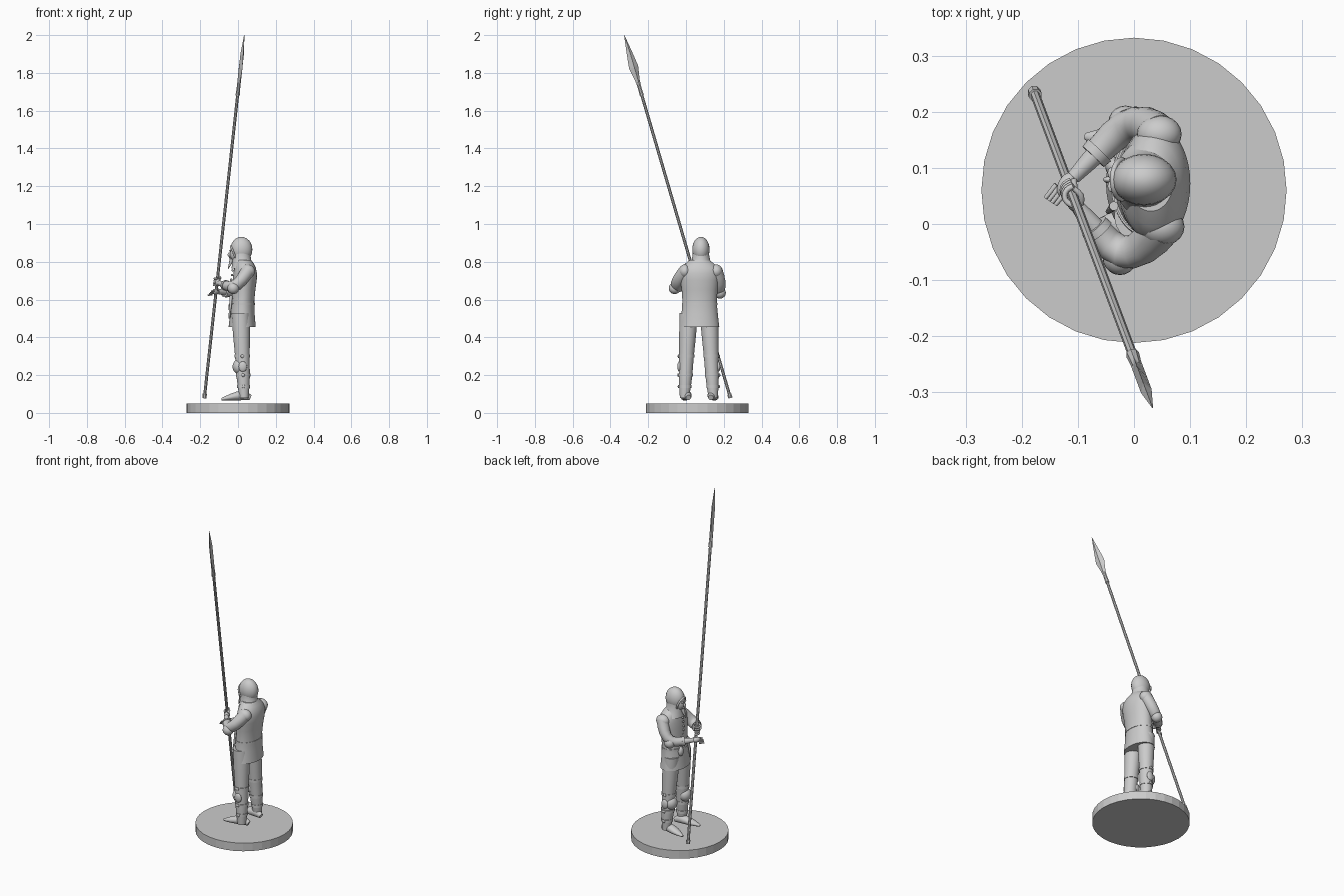
import bpy, bmesh, math
from mathutils import Vector, Matrix

if "Cube" in bpy.data.objects:
    bpy.data.objects.remove(bpy.data.objects["Cube"])

SHADE = .6
grey = bpy.data.materials.new("plain grey")
grey.use_nodes = True
grey.diffuse_color = (SHADE, SHADE, SHADE, 1)
grey.node_tree.nodes["Principled BSDF"].inputs["Base Color"].default_value = grey.diffuse_color


def finish(name, bm, smooth=True, subdivide=False):
    """Turn a bmesh into a named grey object."""
    bmesh.ops.recalc_face_normals(bm, faces=bm.faces)
    for face in bm.faces:
        face.smooth = smooth
    mesh = bpy.data.meshes.new(name)
    bm.to_mesh(mesh)
    bm.free()
    mesh.materials.append(grey)
    obj = bpy.data.objects.new(name, mesh)
    bpy.context.collection.objects.link(obj)
    if subdivide:
        obj.modifiers.new("Subdivision", "SUBSURF")


def loft(name, sections, level=False, sides=16, smooth=True):
    """Skin elliptical sections (centre, half width, half height) with crisp ends.
    Level sections lie flat, the others stand across the path."""
    bm = bmesh.new()
    crease = bm.edges.layers.float.new("crease_edge")
    centres = [Vector(centre) for centre, a, b in sections]
    last = len(centres) - 1
    rings = []
    for i, (centre, a, b) in enumerate(sections):
        if level:
            side, up = Vector((1, 0, 0)), Vector((0, 1, 0))
        else:
            tangent = (centres[min(i + 1, last)] - centres[max(i - 1, 0)]).normalized()
            side = tangent.cross(Vector((0, 0, 1))).normalized()
            up = side.cross(tangent)
        angles = [math.tau * k / sides for k in range(sides)]
        rings.append([bm.verts.new(centres[i] + side * a * math.cos(angle) + up * b * math.sin(angle))
                      for angle in angles])
    for low, high in zip(rings, rings[1:]):
        for k in range(sides):
            bm.faces.new((low[k - 1], low[k], high[k], high[k - 1]))
    for ring in (rings[0], rings[-1]):
        for edge in bm.faces.new(ring).edges:
            edge[crease] = 1
            edge.smooth = False
    finish(name, bm, smooth, subdivide=smooth)


def tube(name, points, radii, **options):
    loft(name, [(point, radius, radius) for point, radius in zip(points, radii)], **options)


def blob(name, centre, size, turn=0):
    """Ellipsoid, turned about the upright axis."""
    bm = bmesh.new()
    bmesh.ops.create_uvsphere(bm, u_segments=20, v_segments=12, radius=1)
    shape = Matrix.Translation(centre) @ Matrix.Rotation(turn, 4, "Z") @ Matrix.Diagonal((*size, 1))
    bmesh.ops.transform(bm, matrix=shape, verts=bm.verts)
    finish(name, bm)


def band(name, centre, depth, width, height):
    """Short upright ring wrapped round a body part."""
    half = Vector((0, 0, height / 2))
    loft(name, [(centre - half, depth, width), (centre + half, depth, width)], level=True, sides=24)


# Round base
bm = bmesh.new()
bmesh.ops.create_cone(bm, cap_ends=True, segments=32, radius1=.272, radius2=.272, depth=.05)
bmesh.ops.translate(bm, vec=(0, .06, .025), verts=bm.verts)
finish("round_base", bm, smooth=False)

# Spear: shaft, butt and leaf blade along one slanted line
BUTT, TIP = Vector((-.178, .235, .08)), Vector((.033, -.327, 2))


def along(height):
    return BUTT.lerp(TIP, (height - BUTT.z) / (TIP.z - BUTT.z))


tube("spear_shaft", [BUTT, along(1.7)], [.0085, .0085], sides=8, smooth=False)
tube("spear_butt", [BUTT, along(.1)], [.012, .012], sides=8, smooth=False)
tube("spear_socket", [along(1.68), along(1.75)], [.012, .009], sides=8, smooth=False)
blade = [(1.72, .01), (1.76, .013), (1.83, .027), (1.9, .017), (2, .001)]
loft("spear_blade", [(along(height), min(width, .01), width) for height, width in blade], sides=4, smooth=False)

# Padded jacket with skirt
MIDDLE, FRONT = .072, -.036
skirt, waist, chest = (.455, .022, .073, .106), (.6, .024, .057, .086), (.71, .037, .068, .106)
shoulders, collar = (.77, .04, .06, .11), (.81, .03, .04, .05)
loft("jacket", [((lean, MIDDLE, height), depth, width)
                for height, lean, depth, width in (skirt, waist, chest, shoulders, collar)],
     level=True, sides=20)

# Belt, buckle, pouch, dagger and a row of buttons
height, lean, depth, width = waist
beltline = Vector((lean, MIDDLE, height))
band("belt", beltline, depth + .006, width + .006, .018)
band("lower_belt", beltline - Vector((0, 0, .024)), depth + .009, width + .009, .012)
blob("belt_buckle", (FRONT, MIDDLE, height), (.01, .014, .014))
blob("belt_pouch", (FRONT, MIDDLE + .03, height - .04), (.015, .018, .028))
tube("dagger_sheath", [(FRONT, MIDDLE - .04, height + .02), (FRONT - .01, MIDDLE - .05, height - .1)],
     [.009, .005], sides=8)
for k in range(6):
    blob("jacket_button", (FRONT + .004 * abs(k - 3), MIDDLE, .63 + k / 40), [.006] * 3)

# Hood, cowl and bearded face
HEAD = Vector((.018, .079, .865))
loft("hood_cowl", [(HEAD + Vector((.01, 0, -.1)), .064, .074), (HEAD - Vector((0, 0, .06)), .048, .046),
                   (HEAD, .05, .043)], level=True)
blob("hood", HEAD, (.058, .046, .067))
face = HEAD - Vector((.03, 0, .022))
blob("face", face, (.032, .031, .043))
opening = [math.tau * k / 16 for k in range(17)]
tube("hood_opening", [face + Vector((-.01 - .016 * math.sin(t), .035 * math.cos(t), .04 * math.sin(t)))
                      for t in opening], [.006] * len(opening), sides=8)
blob("nose", face - Vector((.033, 0, .005)), (.01, .006, .012))
blob("moustache", face - Vector((.029, 0, .02)), (.006, .016, .005))
tube("beard", [face - Vector((.02, 0, .03)), face - Vector((.04, 0, .08))], [.014, .002], sides=8)
for side in (-1, 1):
    blob("brow", face + Vector((-.029, side * .012, .015)), (.006, .01, .004))


# Arms: sleeve, elbow pad, cuff and bare forearm
def arm(name, shoulder, elbow, wrist):
    shoulder, elbow, wrist = Vector(shoulder), Vector(elbow), Vector(wrist)
    bulge = shoulder.lerp(elbow, .5) + (elbow - wrist) / 10
    cuff = elbow.lerp(wrist, .5)
    blob(name + "_shoulder", shoulder, (.04, .034, .036))
    tube(name + "_sleeve", [shoulder, bulge, elbow, cuff], [.036, .036, .034, .026])
    blob(name + "_elbow_pad", elbow, [.031] * 3)
    tube(name + "_cuff", [cuff, elbow.lerp(wrist, .62)], [.029, .027])
    tube(name + "_forearm", [elbow, cuff, wrist], [.022, .02, .013])


arm("left", (.05, -.005, .75), (-.025, -.06, .66), (-.1, .03, .688))
arm("right", (.045, .16, .75), (-.015, .18, .636), (-.108, .083, .642))

# Left hand: fist wrapped round the shaft
blob("left_palm", (-.105, .042, .69), (.015, .02, .02))
curl = [-math.pi / 2 - k * math.pi / 4 for k in range(5)]
for k in range(4):
    knuckle = along(.676 + .012 * k)
    tube("left_finger", [knuckle + Vector((math.cos(t), math.sin(t), 0)) * .017 for t in curl],
         [.006] * len(curl), sides=8)
grip = along(.72)
tube("left_thumb", [grip + Vector((.012, -.012, -.01)), grip + Vector((.016, .004, 0)),
                    grip + Vector((0, .016, .004))], [.007, .007, .005], sides=8)

# Right hand: open palm steadying the shaft
palm = Vector((-.12, .07, .642))
blob("right_palm", palm, (.015, .024, .015), turn=-.5)
reach = Vector((-.02, -.024, -.004))
for k in range(4):
    start = palm + Vector((-.006 * k, .004 * k - .012, .006 - .007 * k))
    tube("right_finger", [start, start + reach], [.006, .004], sides=8)
tube("right_thumb", [palm + Vector((.012, .01, .008)), palm + Vector((.016, -.025, .013))],
     [.007, .005], sides=8)

# Legs, knee guards and shoes, mirrored about the body's middle
for name, side in (("left", -1), ("right", 1)):
    def joint(height, forward=0, outward=0):
        """Point on the leg's axis, which splays out and back towards the foot."""
        return Vector((.035 - height / 25 - forward, MIDDLE - .004 + side * (.08 - height / 20 + outward), height))

    thickness = [(.53, .05), (.4, .046), (.27, .037), (.19, .038), (.08, .025)]
    loft(name + "_leg", [(joint(height), radius, radius) for height, radius in thickness], level=True)
    blob(name + "_knee_guard", joint(.245, forward=.02), (.034, .037, .04))
    blob(name + "_knee_wing", joint(.245, outward=.035), (.022, .011, .028))
    for height, radius in ((.3, .042), (.2, .039), (.14, .034)):
        band(name + "_strap", joint(height), radius, radius, .016)
        blob(name + "_strap_buckle", joint(height, outward=radius), (.009, .005, .009))
    # Pointed shoe, turned a little outwards
    sections = [(.065, .014, .015), (.03, .026, .031), (-.04, .031, .018), (-.087, .006, .006)]
    loft(name + "_shoe", [((x, MIDDLE + side * (.07 - x / 6), .066 + high), wide, high)
                          for x, wide, high in sections])
